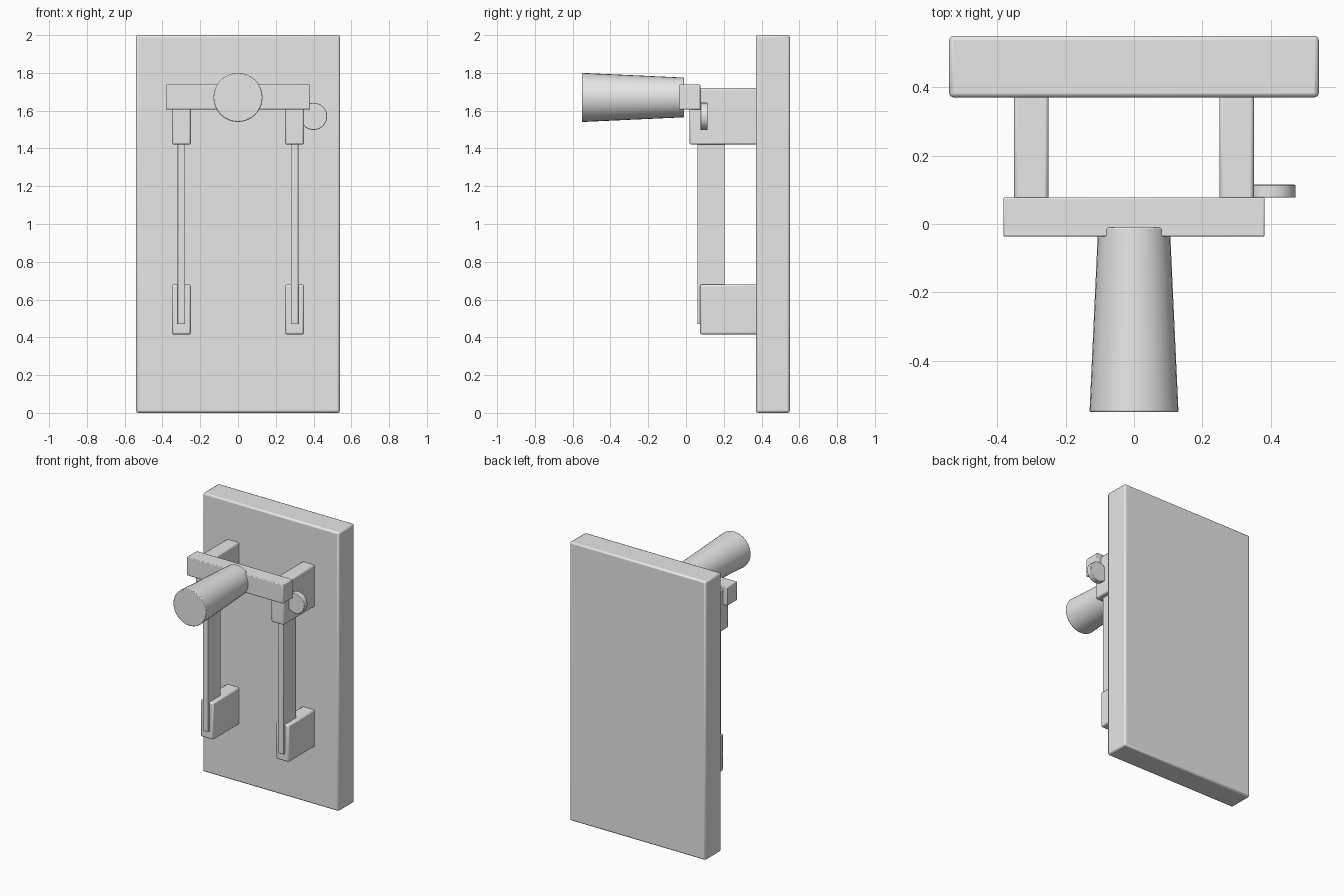
import bpy
from math import radians

cube = bpy.data.objects.get("Cube")
if cube:
    bpy.data.objects.remove(cube, do_unlink=True)

grey = bpy.data.materials.new("light_grey")
grey.use_nodes = True
colour = (0.8, 0.8, 0.8, 1)
grey.diffuse_color = colour
grey.node_tree.nodes["Principled BSDF"].inputs["Base Color"].default_value = colour


def finish(obj, name, bevel):
    """Name, colour, soften the edges and shade."""
    obj.name = name
    obj.data.materials.append(grey)
    bpy.ops.object.transform_apply(location=False, rotation=True, scale=True)
    bpy.ops.object.shade_smooth_by_angle(angle=radians(35))
    if bevel:
        mod = obj.modifiers.new("soft_edges", 'BEVEL')
        mod.width = bevel
        mod.segments = 2
        mod.limit_method = 'ANGLE'
        mod.angle_limit = radians(40)


def box(name, x, y, z, bevel):
    """Box spanning the given (low, high) ranges."""
    spans = (x, y, z)
    bpy.ops.mesh.primitive_cube_add(size=1, location=[(a + b) / 2 for a, b in spans])
    obj = bpy.context.object
    obj.scale = [b - a for a, b in spans]
    finish(obj, name, bevel)


def round_bar(name, x, z, y, r_front, r_back, bevel):
    """Round, tapered bar running along y."""
    bpy.ops.mesh.primitive_cone_add(
        vertices=32, radius1=r_back, radius2=r_front, depth=y[1] - y[0],
        location=(x, sum(y) / 2, z), rotation=(radians(90), 0, 0))
    finish(bpy.context.object, name, bevel)


# Mounting board
box("back_board", (-0.54, 0.54), (0.37, 0.55), (0, 2), 0.012)

# Paired clips and blades
for side, s in (("left", 1), ("right", -1)):
    wide = sorted((s * 0.25, s * 0.35))
    thin = sorted((s * 0.28, s * 0.32))
    box(side + "_lower_clip", wide, (0.075, 0.38), (0.415, 0.68), 0.01)
    box(side + "_upper_clip", wide, (0.018, 0.38), (1.42, 1.72), 0.01)
    box(side + "_blade", thin, (0.06, 0.205), (0.47, 1.6), 0.002)

# Crossbar and handle
box("crossbar", (-0.382, 0.382), (-0.037, 0.078), (1.605, 1.738), 0.005)
round_bar("handle", 0, 1.67, (-0.55, -0.01), 0.13, 0.105, 0.005)

# Pivot disc on the left clip
round_bar("pivot_disc", 0.4, 1.57, (0.077, 0.115), 0.072, 0.072, 0.003)
